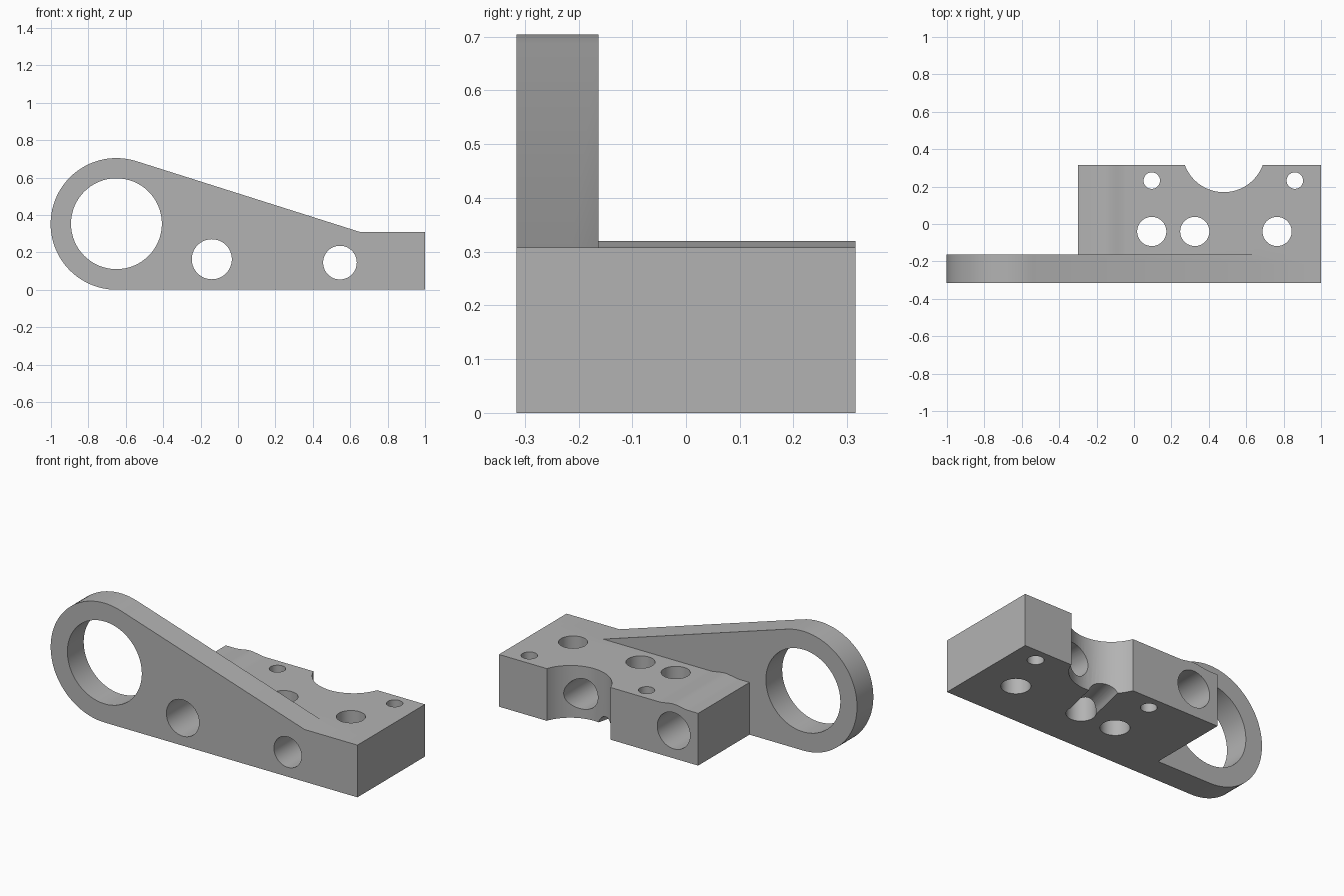
import bpy
import bmesh
from math import sin, cos, pi, atan2, acos, hypot, radians
from mathutils import Matrix, Vector

cube = bpy.data.objects.get("Cube")
if cube:
    bpy.data.objects.remove(cube)

steel = bpy.data.materials.new("plain grey")
steel.use_nodes = True
GREY = (0.45, 0.45, 0.45, 1)
steel.diffuse_color = GREY
steel.node_tree.nodes["Principled BSDF"].inputs["Base Color"].default_value = GREY


def prism(name, profile, start, end, upright=False):
    """Extrude an (x, z) outline along y, or an (x, y) outline along z."""
    def place(u, v, depth):
        return (u, v, depth) if upright else (u, depth, v)
    bm = bmesh.new()
    rings = [[bm.verts.new(place(u, v, d)) for u, v in profile] for d in (start, end)]
    for ring in rings:
        bm.faces.new(ring)
    count = len(profile)
    for i in range(count):
        j = (i + 1) % count
        bm.faces.new((rings[0][i], rings[0][j], rings[1][j], rings[1][i]))
    bmesh.ops.recalc_face_normals(bm, faces=bm.faces)
    mesh = bpy.data.meshes.new(name)
    bm.to_mesh(mesh)
    bm.free()
    mesh.materials.append(steel)
    obj = bpy.data.objects.new(name, mesh)
    bpy.context.collection.objects.link(obj)
    return obj


def arc(cx, cy, r, a0=0.0, a1=2 * pi, steps=64, closed=True):
    n = steps if closed else steps + 1
    return [(cx + r * cos(a0 + (a1 - a0) * i / steps),
             cy + r * sin(a0 + (a1 - a0) * i / steps)) for i in range(n)]


def combine(target, tool, operation):
    mod = target.modifiers.new(operation.lower(), 'BOOLEAN')
    mod.operation = operation
    mod.solver = 'EXACT'
    mod.object = tool
    bpy.context.view_layer.objects.active = target
    bpy.ops.object.modifier_apply(modifier=mod.name)
    bpy.data.objects.remove(tool)


FRONT, INNER, BACK = -0.315, -0.163, 0.315
TOP = 0.308
EYE_X, EYE_Z, EYE_R = -0.65, 0.352, 0.352
KNEE_X = 0.655

# Side plate: round eye, tangent slope down to the block height
dx, dz = KNEE_X - EYE_X, TOP - EYE_Z
tangent = atan2(dz, dx) + acos(EYE_R / hypot(dx, dz))
outline = arc(EYE_X, EYE_Z, EYE_R, tangent, 1.5 * pi, 48, closed=False)
outline += [(1, 0), (1, TOP), (KNEE_X, TOP)]
bracket = prism("bracket_body", outline, FRONT, INNER)

# Mounting block with a shallow swell above the long bore
swell = [(-0.14 + 0.1 * t / 10, TOP + 0.006 * (1 + cos(pi * t / 10)))
         for t in range(-10, 11)]
block = prism("mounting_block", [(-0.3, 0), (-0.3, TOP)] + swell + [(1, TOP), (1, 0)],
              INNER - 0.05, BACK)
combine(bracket, block, 'UNION')

# Bores running front to back: eye, long bore, short bore
for x, z, r in ((EYE_X, 0.353, 0.243), (-0.14, 0.163, 0.107), (0.545, 0.145, 0.09)):
    combine(bracket, prism("bore_cutter", arc(x, z, r), -0.5, 0.5), 'DIFFERENCE')

# Vertical bolt holes, pin holes and the round notch in the back
uprights = [(x, -0.04, 0.078) for x in (0.095, 0.325, 0.765)]
uprights += [(x, 0.232, 0.044) for x in (0.095, 0.86)]
uprights.append((0.48, 0.392, 0.222))
for x, y, r in uprights:
    combine(bracket, prism("hole_cutter", arc(x, y, r), -0.2, 0.6, True), 'DIFFERENCE')

# Rounded groove underneath, from the middle bolt hole to the notch
groove = prism("groove_cutter", arc(0, 0, 0.076, steps=48), 0, 0.32)
groove.data.transform(Matrix.Translation(Vector((0.325, -0.04, -0.02)))
                      @ Matrix.Rotation(radians(-13), 4, 'Z'))
combine(bracket, groove, 'DIFFERENCE')

# Smooth bores, crisp edges
bpy.ops.object.select_all(action='DESELECT')
bracket.select_set(True)
bpy.context.view_layer.objects.active = bracket
bpy.ops.object.shade_smooth_by_angle(angle=radians(30))
